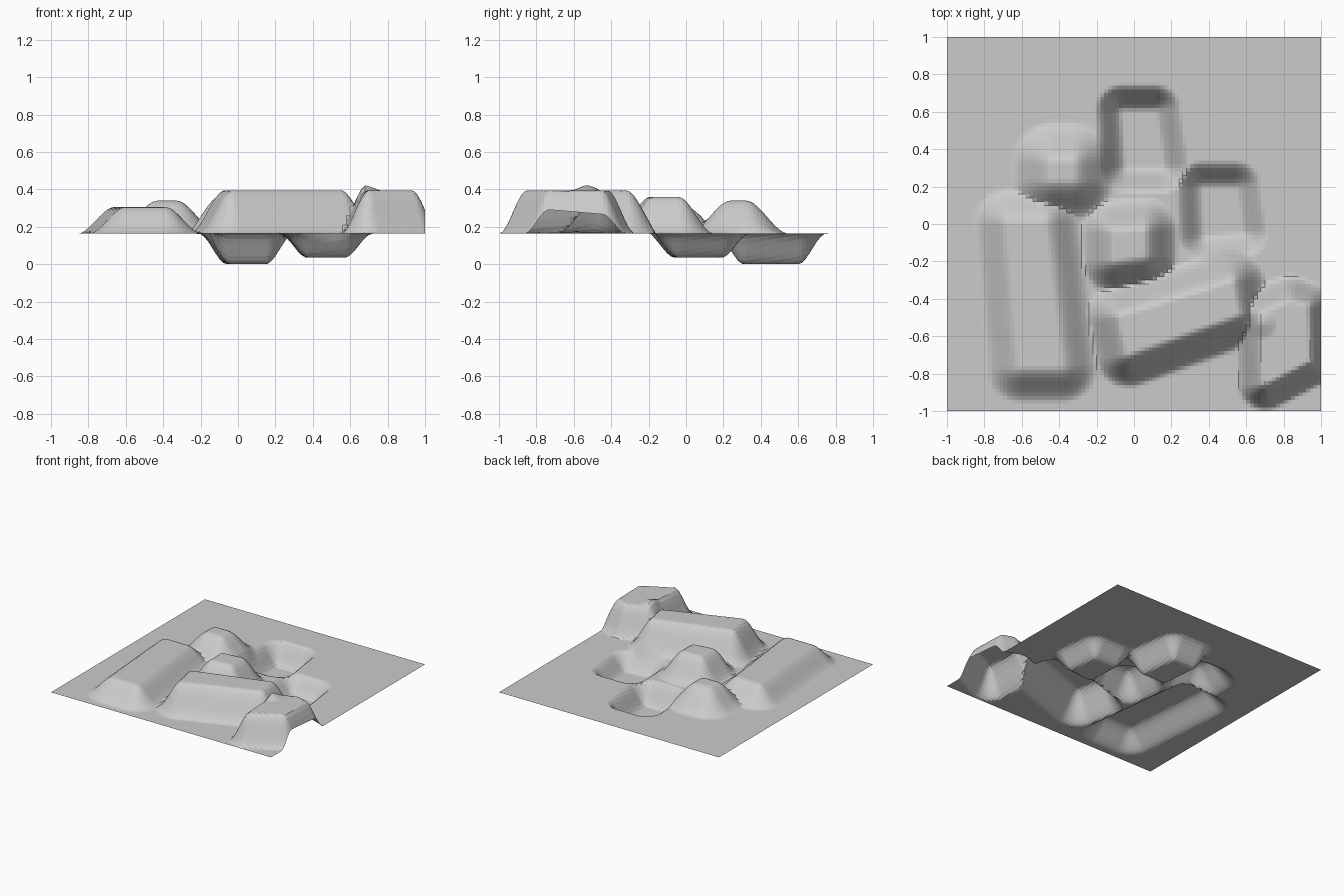
import bpy, bmesh
from mathutils import Vector

if "Cube" in bpy.data.objects:
    bpy.data.objects.remove(bpy.data.objects["Cube"])

BASE = 0.168   # height of the flat ground
N = 100        # grid cells per side

# plateau outline (counter-clockwise), height change, width of the sloped bank
HILLS = [
    ([(-0.66, 0.0), (-0.60, -0.76), (-0.39, -0.76), (-0.48, 0.0)], 0.143, 0.20),   # long west ridge
    ([(-0.43, 0.24), (-0.33, 0.24), (-0.33, 0.32), (-0.43, 0.32)], 0.177, 0.23),   # north-west knoll
    ([(-0.10, -0.19), (0.05, -0.17), (0.05, -0.04), (-0.10, -0.05)], 0.197, 0.19), # central knoll
    ([(-0.07, -0.50), (-0.03, -0.69), (0.55, -0.48), (0.52, -0.32)], 0.232, 0.19), # slanted ridge
    ([(0.70, -0.85), (0.93, -0.73), (0.92, -0.45), (0.84, -0.42),
      (0.68, -0.48)], 0.232, 0.15),                                               # corner mesa
]
PITS = [
    ([(-0.06, 0.60), (-0.04, 0.31), (0.15, 0.31), (0.11, 0.60)], -0.163, 0.15),    # north pit
    ([(0.37, 0.19), (0.38, -0.06), (0.57, -0.04), (0.54, 0.19)], -0.128, 0.15),    # east pit
]


def distance(p, poly):
    """Distance from p to a convex outline, zero inside it."""
    inside, best = True, 9.0
    for a, b in zip(poly, poly[1:] + poly[:1]):
        a, b = Vector(a), Vector(b)
        e, w = b - a, p - a
        if e.x * w.y - e.y * w.x < 0:
            inside = False
        t = max(0.0, min(1.0, w.dot(e) / e.dot(e)))
        best = min(best, (w - e * t).length)
    return 0.0 if inside else best


def rise(p, feature):
    poly, h, width = feature
    t = max(0.0, 1.0 - distance(p, poly) / width)
    return h * t * t * (3 - 2 * t)


def height(p):
    z = BASE + max(rise(p, f) for f in HILLS) + min(rise(p, f) for f in PITS)
    # small hump on the mesa rim
    d = (p - Vector((0.68, -0.53))).length
    return z + 0.03 * max(0.0, 1 - d / 0.08)


# Single-sided terrain sheet
bm = bmesh.new()
bmesh.ops.create_grid(bm, x_segments=N, y_segments=N, size=1.0)
for v in bm.verts:
    v.co.z = height(v.co.xy)
low = min(v.co.z for v in bm.verts)
for v in bm.verts:
    v.co.z -= low
mesh = bpy.data.meshes.new("terrain")
bm.to_mesh(mesh)
bm.free()
terrain = bpy.data.objects.new("terrain", mesh)
bpy.context.collection.objects.link(terrain)
